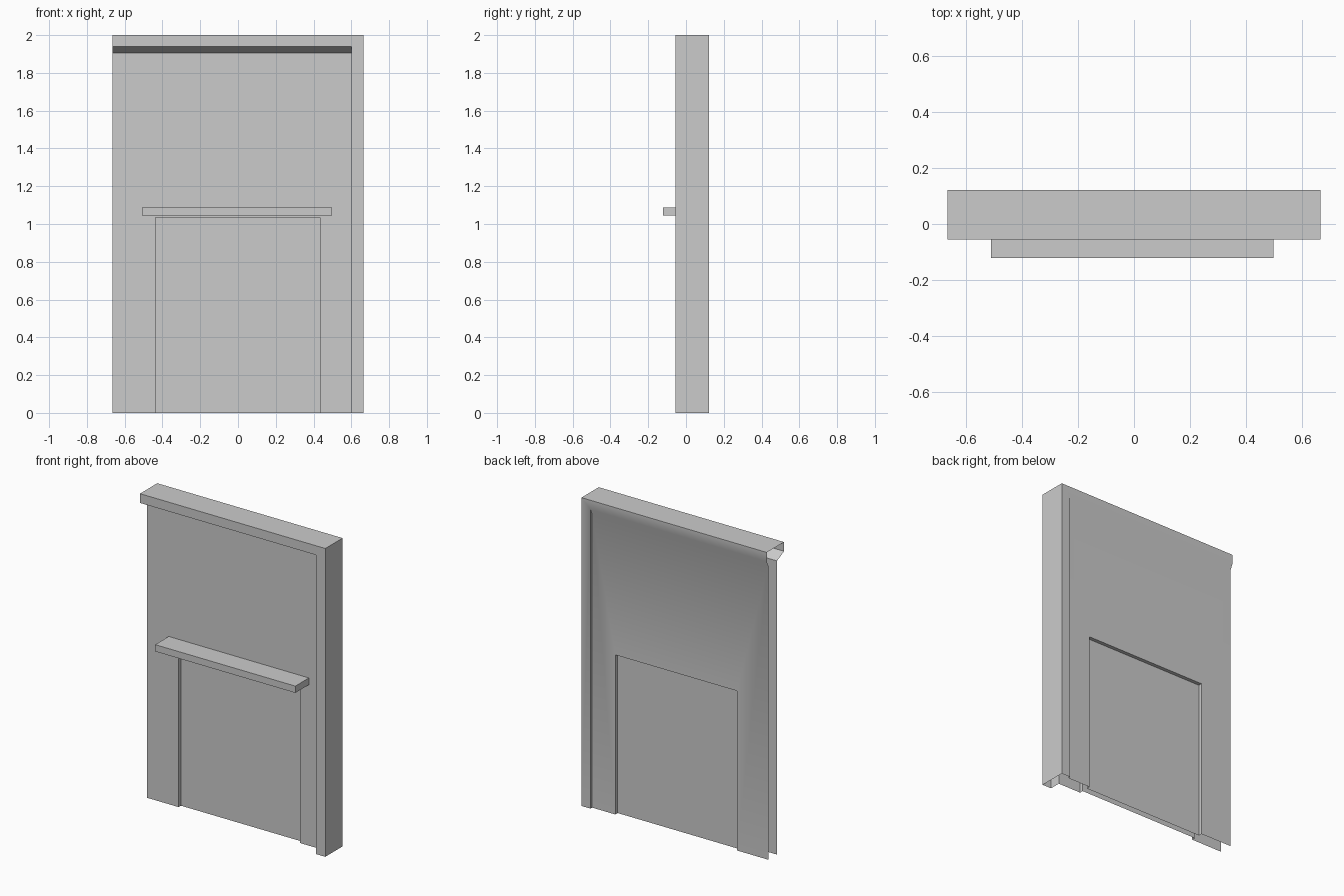
import bpy
import bmesh
import math
from mathutils import Vector

old = bpy.data.objects.get("Cube")
if old:
    bpy.data.objects.remove(old, do_unlink=True)

# Single plain material
grey = bpy.data.materials.new("plain_grey")
grey.use_nodes = True
colour = (0.6, 0.6, 0.6, 1.0)
grey.diffuse_color = colour
grey.node_tree.nodes["Principled BSDF"].inputs["Base Color"].default_value = colour

# Main dimensions
HALF_W, TOP = 0.665, 2.0
FRONT, BACK = -0.055, 0.122
POST_X, LIP_Z, WALL_Z = 0.6, 1.94, 1.905
DOOR_L, DOOR_R, DOOR_Z = -0.438, 0.434, 1.035


def make_sheet(name, faces):
    """Open shell from (points, outward direction) pairs."""
    bm = bmesh.new()
    for points, outward in faces:
        face = bm.faces.new([bm.verts.new(p) for p in points])
        face.normal_update()
        if face.normal.dot(Vector(outward)) < 0:
            face.normal_flip()
    bmesh.ops.remove_doubles(bm, verts=bm.verts, dist=0.0005)
    mesh = bpy.data.meshes.new(name)
    bm.to_mesh(mesh)
    bm.free()
    mesh.materials.append(grey)
    obj = bpy.data.objects.new(name, mesh)
    bpy.context.collection.objects.link(obj)
    bpy.ops.object.select_all(action="DESELECT")
    obj.select_set(True)
    bpy.context.view_layer.objects.active = obj
    bpy.ops.object.shade_smooth_by_angle(angle=math.radians(30))
    return obj


def at_depth(y, outline):
    return [(x, y, z) for x, z in outline]


def make_wall_side(side, lip_y, wall_y, door_y):
    """Raised border, recessed wall and doorway for one side of the wall."""
    out = (0, -1 if lip_y < wall_y else 1, 0)
    border = [(POST_X, 0), (HALF_W, 0), (HALF_W, TOP), (-HALF_W, TOP),
              (-HALF_W, LIP_Z), (POST_X, LIP_Z)]
    wall = [(-HALF_W, 0), (DOOR_L, 0), (DOOR_L, DOOR_Z), (DOOR_R, DOOR_Z),
            (DOOR_R, 0), (POST_X, 0), (POST_X, WALL_Z), (-HALF_W, WALL_Z)]
    slope = [(-HALF_W, lip_y, LIP_Z), (POST_X, lip_y, LIP_Z),
             (POST_X, wall_y, WALL_Z), (-HALF_W, wall_y, WALL_Z)]
    post_return = [(POST_X, lip_y, 0), (POST_X, wall_y, 0),
                   (POST_X, wall_y, WALL_Z), (POST_X, lip_y, LIP_Z)]
    faces = [(at_depth(lip_y, border), out), (at_depth(wall_y, wall), out),
             (slope, (0, 0, -1)), (post_return, (-1, 0, 0))]
    # Doorway reveals
    for x, facing in ((DOOR_L, 1), (DOOR_R, -1)):
        faces.append(([(x, wall_y, 0), (x, door_y, 0), (x, door_y, DOOR_Z),
                       (x, wall_y, DOOR_Z)], (facing, 0, 0)))
    faces.append(([(DOOR_L, wall_y, DOOR_Z), (DOOR_R, wall_y, DOOR_Z),
                   (DOOR_R, door_y, DOOR_Z), (DOOR_L, door_y, DOOR_Z)], (0, 0, -1)))
    make_sheet(side + "_wall", faces)
    # Door panel
    panel = [(DOOR_L, 0), (DOOR_R, 0), (DOOR_R, DOOR_Z), (DOOR_L, DOOR_Z)]
    make_sheet(side + "_door_panel", [(at_depth(door_y, panel), out)])


make_wall_side("front", FRONT, 0.017, 0.041)
make_wall_side("back", BACK, 0.105, 0.081)

# Top cap and closed end post; the other end and the base stay open
make_sheet("top_cap", [([(-HALF_W, FRONT, TOP), (HALF_W, FRONT, TOP),
                         (HALF_W, BACK, TOP), (-HALF_W, BACK, TOP)], (0, 0, 1))])
make_sheet("end_post", [([(HALF_W, FRONT, 0), (HALF_W, BACK, 0),
                          (HALF_W, BACK, TOP), (HALF_W, FRONT, TOP)], (1, 0, 0))])

# Ledge above the doorway
bpy.ops.mesh.primitive_cube_add(size=1, location=(-0.006, -0.0525, 1.066))
ledge = bpy.context.object
ledge.name = "door_ledge"
ledge.scale = (1.006, 0.139, 0.044)
bpy.ops.object.transform_apply(location=False, rotation=False, scale=True)
ledge.data.materials.append(grey)
